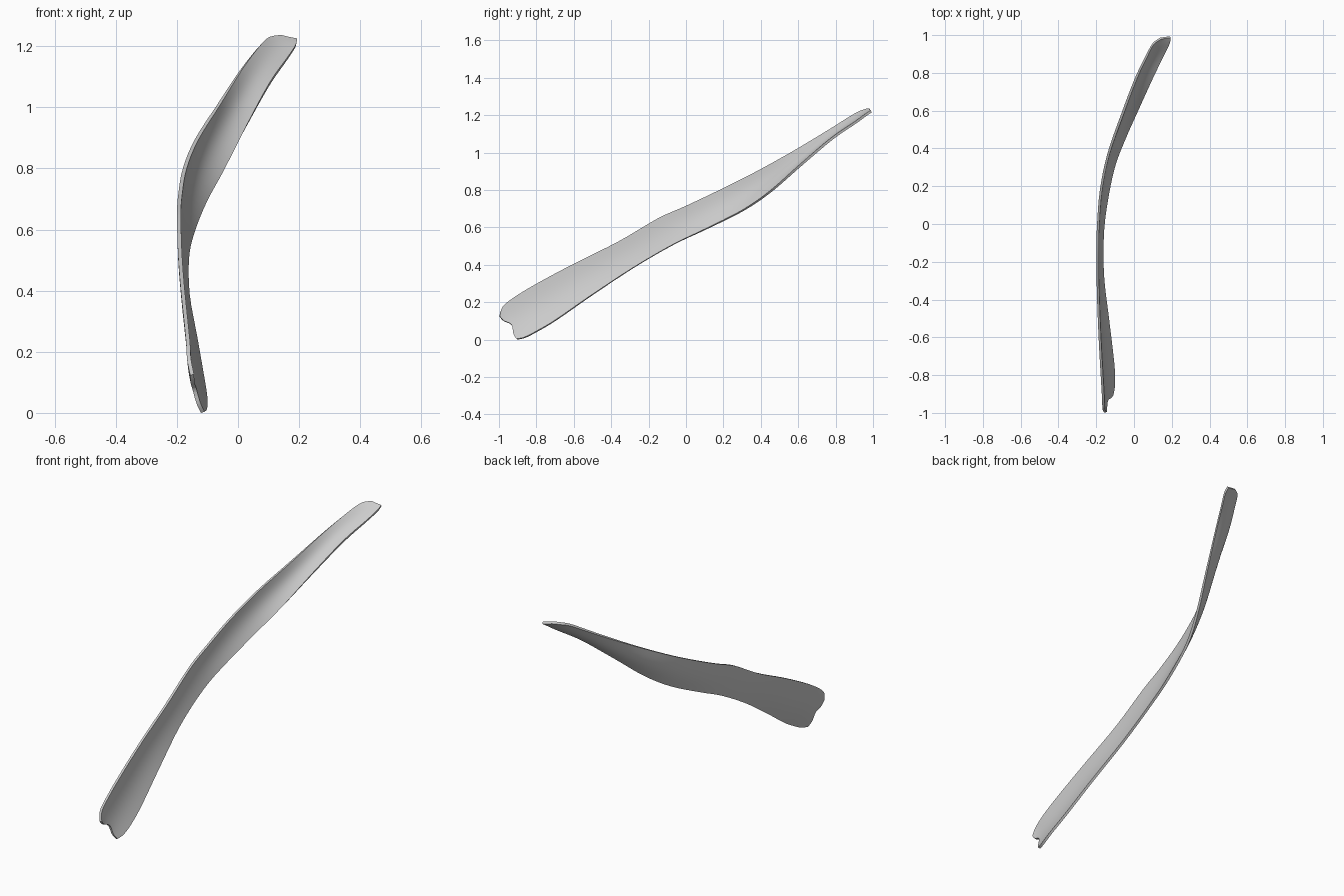
import bpy, bmesh, math
from mathutils import Vector

if "Cube" in bpy.data.objects:
    bpy.data.objects.remove(bpy.data.objects["Cube"])

# Paired points on the upper and lower edges of the blade, plus hollow depth
STATIONS = [
    ((-.150, -.997, .125), (-.115, -.905, .002), .010),
    ((-.160, -.980, .175), (-.107, -.860, .012), .012),
    ((-.163, -.920, .225), (-.106, -.790, .048), .014),
    ((-.170, -.800, .298), (-.115, -.690, .108), .014),
    ((-.181, -.600, .405), (-.138, -.500, .240), .011),
    ((-.190, -.360, .525), (-.164, -.280, .385), .007),
    ((-.193, -.150, .648), (-.166, -.070, .507), .007),
    ((-.189, .000, .715), (-.148, .100, .588), .011),
    ((-.174, .180, .800), (-.107, .300, .688), .016),
    ((-.135, .370, .895), (-.050, .450, .790), .020),
    ((-.062, .580, 1.010), (.023, .610, .930), .018),
    ((.010, .770, 1.122), (.102, .780, 1.074), .013),
    ((.072, .900, 1.202), (.162, .905, 1.160), .007),
    ((.103, .955, 1.226), (.188, .960, 1.200), .003),
    ((.140, .982, 1.232), (.192, .990, 1.220), .001),
]
STEPS, COLS, THICK = 4, 12, .013


def spline(a, b, c, d, t):
    """Smooth value between b and c."""
    return .5 * (2 * b + (c - a) * t + (2 * a - 5 * b + 4 * c - d) * t * t
                 + (3 * b - a - 3 * c + d) * t ** 3)


def resample(values):
    out = []
    for i in range(len(values) - 1):
        quad = [values[max(0, min(len(values) - 1, i + k))] for k in (-1, 0, 1, 2)]
        out += [spline(*quad, s / STEPS) for s in range(STEPS)]
    return out + [values[-1]]


upper = resample([Vector(s[0]) for s in STATIONS])
lower = resample([Vector(s[1]) for s in STATIONS])
depth = resample([s[2] for s in STATIONS])

# Curved middle surface of the blade
bm = bmesh.new()
rows = []
last = len(upper) - 1
for i, (u, l, d) in enumerate(zip(upper, lower, depth)):
    j, k = max(i - 1, 0), min(i + 1, last)
    along = (upper[k] + lower[k] - upper[j] - lower[j]).normalized()
    outward = (u - l).cross(along).normalized()
    if outward.x > 0:
        outward.negate()
    notch = .024 * max(0, 1 - i / 6)        # dent in the wide end
    row = []
    for c in range(COLS + 1):
        v = c / COLS
        p = u.lerp(l, v) + outward * d * math.sin(math.pi * v)
        p += along * notch * math.sin(math.pi * v) ** 4
        row.append(bm.verts.new(p))
    rows.append(row)
for a, b in zip(rows, rows[1:]):
    for c in range(COLS):
        bm.faces.new((a[c], a[c + 1], b[c + 1], b[c]))
bmesh.ops.recalc_face_normals(bm, faces=bm.faces)
mesh = bpy.data.meshes.new("curved_blade")
bm.to_mesh(mesh)
bm.free()
blade = bpy.data.objects.new("curved_blade", mesh)
bpy.context.collection.objects.link(blade)

# Even wall thickness
solid = blade.modifiers.new("thickness", "SOLIDIFY")
solid.thickness = THICK
solid.offset = 0

# Plain pale grey finish
grey = bpy.data.materials.new("pale_grey")
grey.diffuse_color = (.6, .6, .6, 1)
grey.use_nodes = True
grey.node_tree.nodes["Principled BSDF"].inputs["Base Color"].default_value = grey.diffuse_color
mesh.materials.append(grey)

bpy.context.view_layer.objects.active = blade
blade.select_set(True)
bpy.ops.object.modifier_apply(modifier=solid.name)
bpy.ops.object.shade_smooth_by_angle(angle=math.radians(40))
